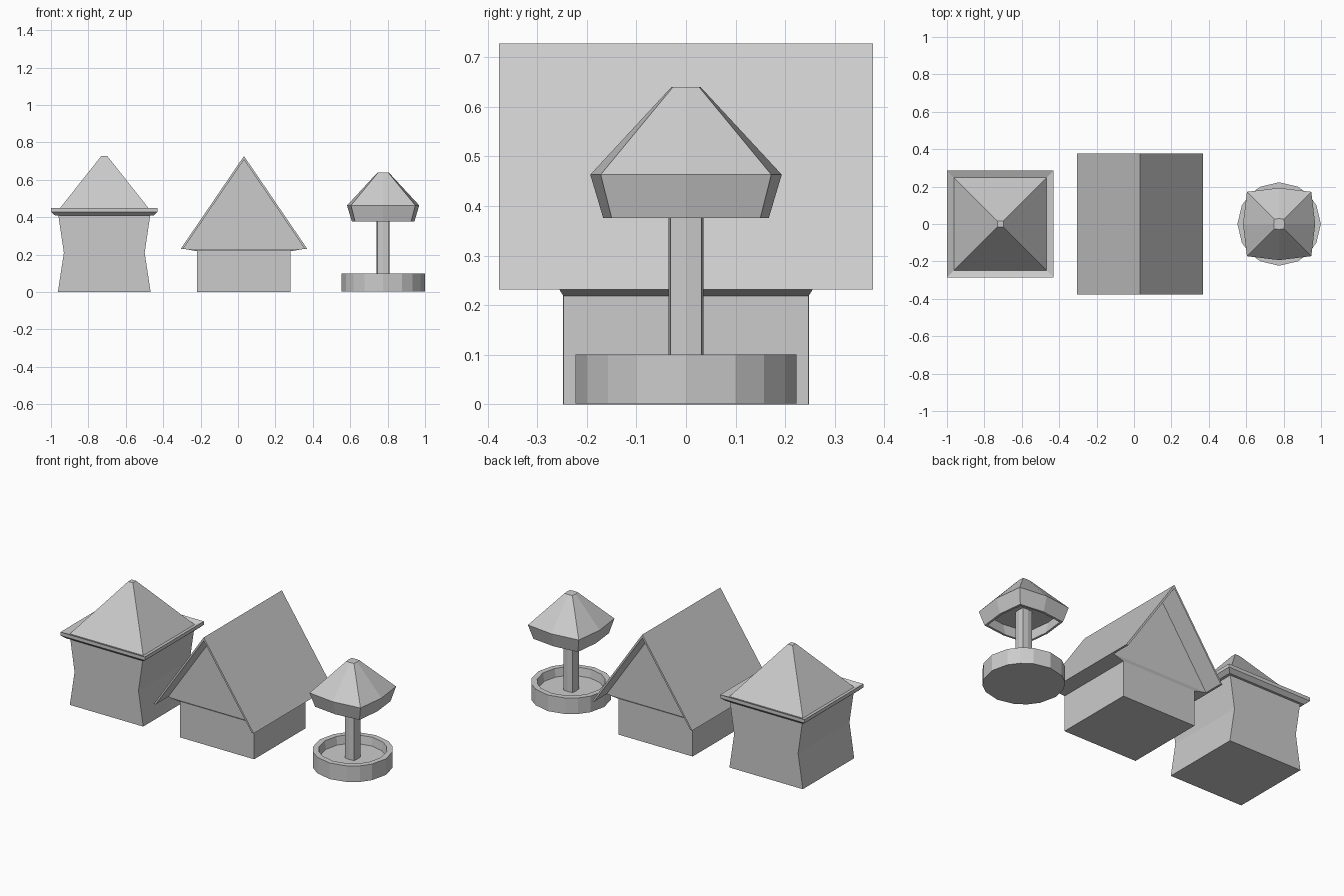
import bpy
import bmesh
import math

if "Cube" in bpy.data.objects:
    bpy.data.objects.remove(bpy.data.objects["Cube"])


def rect(hx, hy):
    return [(-hx, -hy), (hx, -hy), (hx, hy), (-hx, hy)]


def bulged(corner, middle):
    """Square whose side midpoints are pushed outwards."""
    c, m = corner, middle
    return [(-c, -c), (0, -m), (c, -c), (m, 0), (c, c), (0, m), (-c, c), (-m, 0)]


def rounded(r):
    """Sixteen-sided ring projected from a subdivided square."""
    a = math.atan(0.5)
    steps = [0, a, math.pi / 4, math.pi / 2 - a]
    return [(r * math.cos(q * math.pi / 2 + s), r * math.sin(q * math.pi / 2 + s))
            for q in range(4) for s in steps]


def loft(name, x, rings):
    """Skin between stacked (outline, z) rings and cap both ends."""
    bm = bmesh.new()
    rows = [[bm.verts.new((px, py, z)) for px, py in pts] for pts, z in rings]
    n = len(rows[0])
    for lo, hi in zip(rows, rows[1:]):
        for i in range(n):
            j = (i + 1) % n
            bm.faces.new((lo[i], lo[j], hi[j], hi[i]))
    bm.faces.new(rows[0][::-1])
    bm.faces.new(rows[-1])
    return finish(name, x, bm)


def extrude_y(name, x, profile, half):
    """Extrude an x-z profile along y."""
    bm = bmesh.new()
    face = bm.faces.new([bm.verts.new((px, -half, pz)) for px, pz in profile])
    out = bmesh.ops.extrude_face_region(bm, geom=[face])["geom"]
    verts = [g for g in out if isinstance(g, bmesh.types.BMVert)]
    bmesh.ops.translate(bm, verts=verts, vec=(0, 2 * half, 0))
    return finish(name, x, bm)


def finish(name, x, bm):
    bmesh.ops.recalc_face_normals(bm, faces=bm.faces)
    mesh = bpy.data.meshes.new(name)
    bm.to_mesh(mesh)
    bm.free()
    obj = bpy.data.objects.new(name, mesh)
    obj.location.x = x
    bpy.context.collection.objects.link(obj)
    return obj


# Square tower, pinched sideways at the waist
TOWER = -0.715
loft("tower_walls", TOWER, [
    (rect(0.248, 0.248), 0), (rect(0.216, 0.248), 0.21), (rect(0.246, 0.248), 0.412)])

# Tower roof with an upturned rim
loft("tower_roof", TOWER, [
    (rect(s, s), z) for s, z in
    [(0.262, 0.408), (0.285, 0.428), (0.285, 0.449), (0.248, 0.434), (0.016, 0.727)]])

# House walls, gable block and thin overhanging roof
HOUSE = 0.032
loft("house_walls", HOUSE, [
    (rect(0.25, 0.247), 0), (rect(0.25, 0.247), 0.218), (rect(0.325, 0.255), 0.231)])
extrude_y("house_gable", HOUSE, [(-0.325, 0.231), (0.325, 0.231), (0, 0.707)], 0.255)
extrude_y("house_roof", HOUSE, [
    (-0.338, 0.231), (-0.325, 0.231), (0, 0.707),
    (0.325, 0.231), (0.338, 0.231), (0, 0.727)], 0.377)

# Well basin, hollow with a raised rim
WELL = 0.776
loft("well_basin", WELL, [
    (rounded(r), z) for r, z in
    [(0.223, 0.002), (0.223, 0.1), (0.19, 0.1), (0.182, 0.05)]])

# Central post
loft("well_post", WELL, [(bulged(0.031, 0.035), z) for z in (0.045, 0.46)])

# Canopy with a tapering skirt, hollow underneath
loft("well_canopy", WELL, [
    (bulged(c, m), z) for c, m, z in
    [(0.155, 0.174, 0.45), (0.138, 0.154, 0.376), (0.15, 0.167, 0.376),
     (0.172, 0.193, 0.463), (0.026, 0.029, 0.64)]])
